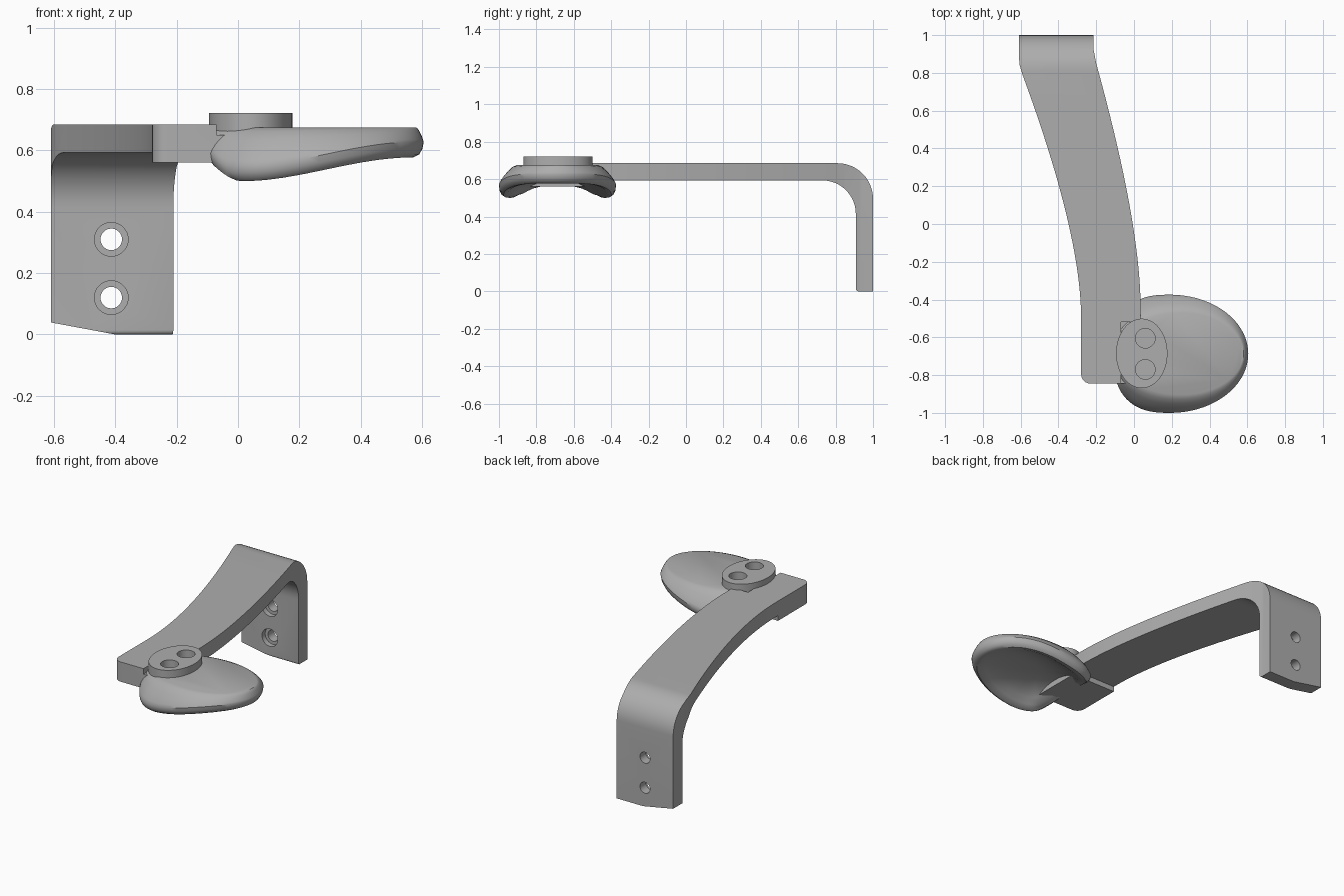
import bpy, bmesh
from math import sin, cos, pi
from mathutils import Vector

cube = bpy.data.objects.get("Cube")
if cube:
    bpy.data.objects.remove(cube, do_unlink=True)

grey = bpy.data.materials.new("satin grey")
grey.use_nodes = True
grey.diffuse_color = (0.42, 0.42, 0.42, 1)
grey.node_tree.nodes["Principled BSDF"].inputs["Base Color"].default_value = (0.42, 0.42, 0.42, 1)


def finish(name, bm):
    bmesh.ops.recalc_face_normals(bm, faces=bm.faces[:])
    mesh = bpy.data.meshes.new(name)
    bm.to_mesh(mesh)
    bm.free()
    obj = bpy.data.objects.new(name, mesh)
    bpy.context.collection.objects.link(obj)
    mesh.materials.append(grey)
    return obj


def prism(name, points, direction):
    """Extrude a closed outline of 3D points."""
    bm = bmesh.new()
    face = bm.faces.new([bm.verts.new(p) for p in points])
    new = bmesh.ops.extrude_face_region(bm, geom=[face])["geom"]
    verts = [v for v in new if isinstance(v, bmesh.types.BMVert)]
    bmesh.ops.translate(bm, verts=verts, vec=direction)
    return finish(name, bm)


def combine(obj, tool, operation):
    mod = obj.modifiers.new(operation, "BOOLEAN")
    mod.operation, mod.solver, mod.object = operation, "EXACT", tool
    bpy.context.view_layer.objects.active = obj
    bpy.ops.object.modifier_apply(modifier=mod.name)
    bpy.data.objects.remove(tool, do_unlink=True)


def smooth(obj, angle):
    bpy.ops.object.select_all(action="DESELECT")
    obj.select_set(True)
    bpy.context.view_layer.objects.active = obj
    bpy.ops.object.shade_smooth_by_angle(angle=angle)


def arc(cx, cy, rx, ry, start, end, n=12):
    steps = [start + (end - start) * i / n for i in range(n + 1)]
    return [(cx + rx * cos(t), cy + ry * sin(t)) for t in steps]


def bezier(a, b, c, n=24):
    a, b, c = Vector(a), Vector(b), Vector(c)
    ts = [i / n for i in range(n + 1)]
    return [tuple(a * (1 - t) ** 2 + b * 2 * t * (1 - t) + c * t * t) for t in ts]


# Bracket arm: bent side profile intersected with the curved plan outline
side = [(1, 0)] + arc(0.81, 0.495, 0.19, 0.19, 0, pi / 2)
side += [(-0.9, 0.685), (-0.9, 0.56), (-0.52, 0.56), (-0.52, 0.593)]
side += arc(0.73, 0.413, 0.178, 0.18, pi / 2, 0)
side += arc(0.923, 0.015, 0.015, 0.015, pi, 1.5 * pi, 4)
arm = prism("bracket_arm", [(-0.8, y, z) for y, z in side], (1.2, 0, 0))

plan = [(-0.215, 1), (-0.215, 0.93)]
plan += bezier((-0.2, 0.85), (0.035, 0.0), (0.035, -0.45))
plan += [(0.035, -0.845)]
plan += arc(-0.23, -0.795, 0.05, 0.05, 1.5 * pi, pi, 6)
plan += bezier((-0.28, -0.5), (-0.28, -0.05), (-0.59, 0.79))
plan += [(-0.605, 0.84), (-0.61, 0.89), (-0.61, 1)]
combine(arm, prism("plan_cutter", [(x, y, -0.1) for x, y in plan], (0, 0, 1)), "INTERSECT")

# Slanted lower corner and the notch that takes the pad
corner = [(-0.7, 0.8, 0.056), (-0.4, 0.8, 0), (-0.4, 0.8, -0.1), (-0.7, 0.8, -0.1)]
combine(arm, prism("corner_cutter", corner, (0, 0.4, 0)), "DIFFERENCE")
notch = [(-0.07, -0.52, 0.65), (0.2, -0.52, 0.65), (0.2, -0.9, 0.65), (-0.07, -0.9, 0.65)]
combine(arm, prism("notch_cutter", notch, (0, 0, 0.2)), "DIFFERENCE")

# Counterbored screw holes
for z in (0.12, 0.31):
    for radius, start, depth in ((0.035, 0.8, 0.4), (0.055, 0.8, 0.14)):
        ring = [(x, start, h) for x, h in arc(-0.413, z, radius, radius, 0, 2 * pi, 32)[:-1]]
        combine(arm, prism("screw_cutter", ring, (0, depth, 0)), "DIFFERENCE")
smooth(arm, 0.5)

# Dished pad: rings from the flat top, over the rim, into the hollow below
CY, N, TOP = -0.687, 72, 0.675


def outline(t):
    c, s = cos(t), sin(t)
    if c >= 0:
        return 0.19 + 0.415 * c, 0.313 * s
    power = 2 / 2.6
    return 0.19 - 0.3 * abs(c) ** power, 0.313 * abs(s) ** power * (1 if s > 0 else -1)


def rim_height(x, dy):
    u = min(max((x - 0.02) / 0.56, 0), 1)
    left = min(max((0.15 - x) / 0.2, 0), 1)
    arch = max(0, 1 - (dy / 0.24) ** 2)
    return 0.5 + 0.077 * u * u * (3 - 2 * u) * (1.1 - 0.1 * u) + 0.07 * left * arch


# Blend from flat top to rim, and fraction of the drop at each ring
SHOULDER = ((0, 0), (0.25, 0.1), (0.5, 0.32), (0.75, 0.6), (0.92, 0.84), (1, 1))
# Scale of the rim and rise towards the hollow's centre
UNDER = ((0.99, -0.45), (0.965, -0.8), (0.92, -1), (0.86, -0.95))
HOLLOW = ((0.78, 0.2), (0.68, 0.48), (0.52, 0.75), (0.34, 0.92), (0.16, 1))

bm = bmesh.new()
rings = [[] for _ in range(len(SHOULDER) + len(UNDER) + len(HOLLOW))]
for i in range(N):
    t = 2 * pi * i / N
    ox, oy = outline(t)
    ix, iy = 0.245 + 0.335 * cos(t), 0.217 * sin(t)
    low = rim_height(ox, oy)
    mid = low + 0.05
    path = [(ix + (ox - ix) * f, iy + (oy - iy) * f, TOP + (mid - TOP) * d) for f, d in SHOULDER]
    for s, d in UNDER:
        x, y = 0.19 + (ox - 0.19) * s, oy * s
        path.append((x, y, rim_height(x, y) + 0.05 * (1 + d)))
    for s, d in HOLLOW:
        path.append((0.19 + (ox - 0.19) * s, oy * s, low + (0.605 - low) * d))
    for ring, (x, y, z) in zip(rings, path):
        ring.append(bm.verts.new((x, CY + y, z)))
for a, b in zip(rings, rings[1:]):
    for i in range(N):
        j = (i + 1) % N
        bm.faces.new((a[i], a[j], b[j], b[i]))
bm.faces.new(rings[0])
bm.faces.new(rings[-1])
pad = finish("dished_pad", bm)

# Oval boss with two blind holes running into the pad
oval = arc(0.041, -0.685, 0.136, 0.184, 0, 2 * pi, 64)[:-1]
boss = prism("oval_boss", [(x, y, 0.66) for x, y in oval], (0, 0, 0.062))
for y in (-0.605, -0.77):
    for part in (boss, pad):
        ring = [(x, v, 0.645) for x, v in arc(0.06, y, 0.052, 0.052, 0, 2 * pi, 32)[:-1]]
        combine(part, prism("boss_cutter", ring, (0, 0, 0.2)), "DIFFERENCE")
smooth(pad, 0.6)
smooth(boss, 0.5)
